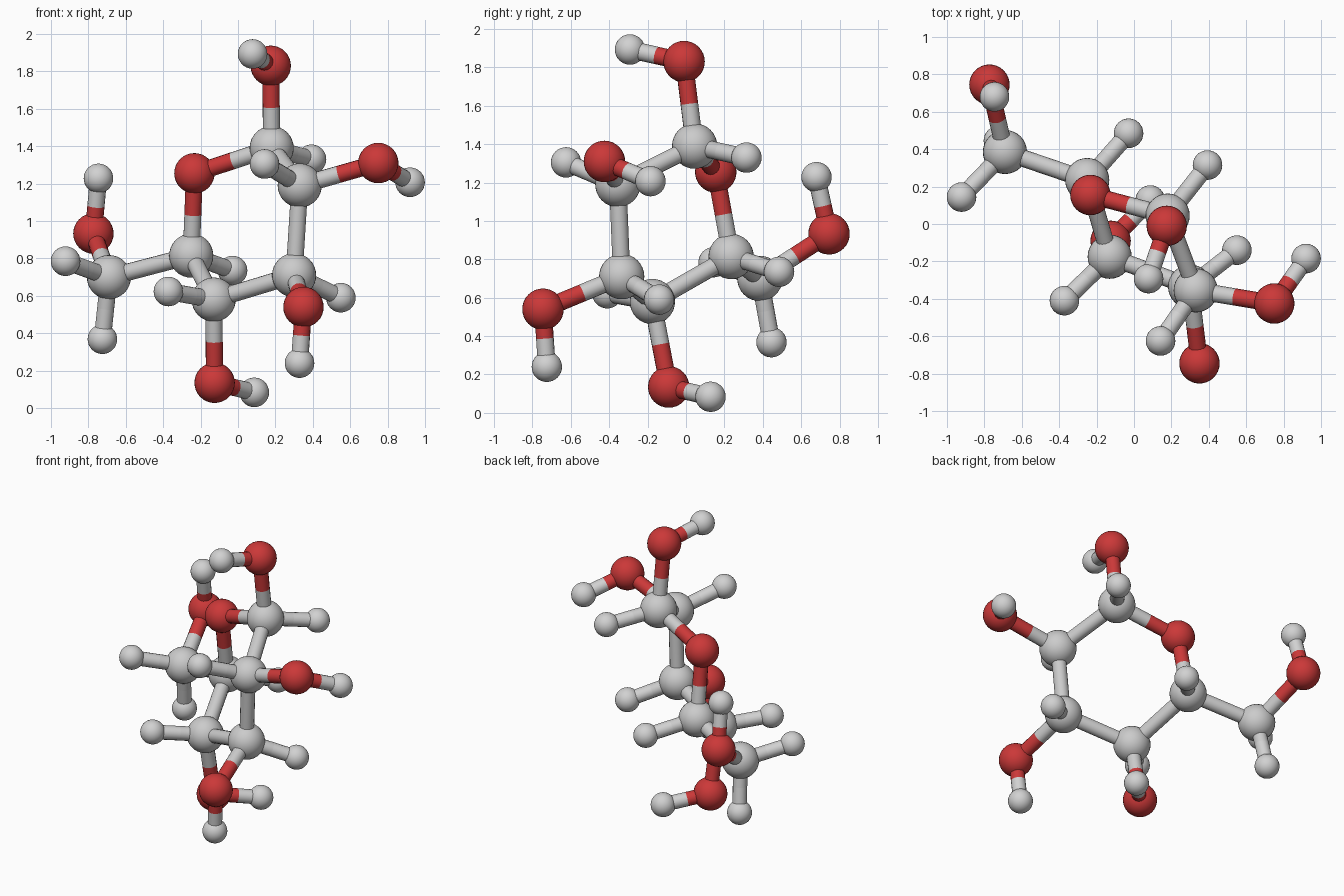
import bpy
from mathutils import Vector

cube = bpy.data.objects.get("Cube")
if cube:
    bpy.data.objects.remove(cube, do_unlink=True)


def material(name, rgb):
    m = bpy.data.materials.new(name)
    m.use_nodes = True
    m.diffuse_color = (*rgb, 1)
    m.node_tree.nodes["Principled BSDF"].inputs["Base Color"].default_value = (*rgb, 1)
    return m


grey = material("light grey", (0.6, 0.6, 0.6))
white = material("pale grey", (0.64, 0.64, 0.64))
red = material("red", (0.6, 0.04, 0.04))

# Ball radius and colour for each kind of atom
KINDS = {"carbon": (0.118, grey), "oxygen": (0.108, red), "hydrogen": (0.079, white)}
BOND_RADIUS = 0.046

# Atom centres
ATOMS = {
    "carbon_1": (0.18, 0.045, 1.39),
    "carbon_2": (0.33, -0.355, 1.19),
    "carbon_3": (0.30, -0.335, 0.71),
    "carbon_4": (-0.13, -0.175, 0.58),
    "carbon_5": (-0.25, 0.235, 0.815),
    "carbon_6": (-0.69, 0.385, 0.70),
    "oxygen_1": (0.175, -0.01, 1.83),
    "oxygen_2": (0.75, -0.425, 1.31),
    "oxygen_3": (0.35, -0.745, 0.54),
    "oxygen_4": (-0.125, -0.09, 0.135),
    "oxygen_ring": (-0.233, 0.155, 1.255),
    "oxygen_6": (-0.773, 0.745, 0.933),
    "hydrogen_1": (0.393, 0.315, 1.33),
    "hydrogen_2": (0.142, -0.625, 1.305),
    "hydrogen_3": (0.55, -0.14, 0.59),
    "hydrogen_4": (-0.372, -0.41, 0.623),
    "hydrogen_5": (-0.029, 0.485, 0.735),
    "hydrogen_6_side": (-0.922, 0.144, 0.785),
    "hydrogen_6_low": (-0.725, 0.445, 0.368),
    "hydrogen_o1": (0.078, -0.292, 1.893),
    "hydrogen_o2": (0.92, -0.185, 1.207),
    "hydrogen_o3": (0.329, -0.725, 0.24),
    "hydrogen_o4": (0.087, 0.128, 0.084),
    "hydrogen_o6": (-0.746, 0.68, 1.228),
}

BONDS = """1-2 2-3 3-4 4-5 5-6""".split()
PAIRS = [tuple("carbon_" + n for n in b.split("-")) for b in BONDS]
PAIRS += [("carbon_1", "oxygen_ring"), ("carbon_5", "oxygen_ring"),
          ("carbon_6", "hydrogen_6_side"), ("carbon_6", "hydrogen_6_low")]
PAIRS += [("carbon_" + n, "hydrogen_" + n) for n in "12345"]
for n in "12346":
    PAIRS += [("carbon_" + n, "oxygen_" + n), ("oxygen_" + n, "hydrogen_o" + n)]


def kind(name):
    return KINDS[name.split("_")[0]]


def finish(name, mat):
    obj = bpy.context.object
    obj.name = name
    obj.data.materials.append(mat)
    bpy.ops.object.shade_smooth_by_angle()


# Balls
for name, centre in ATOMS.items():
    radius, mat = kind(name)
    bpy.ops.mesh.primitive_uv_sphere_add(segments=32, ring_count=16, radius=radius, location=centre)
    finish(name, mat)


# Each bond is two half rods, coloured like the ball at its end
def half_rod(name, start, end, mat):
    d = end - start
    bpy.ops.mesh.primitive_cylinder_add(vertices=16, radius=BOND_RADIUS, depth=d.length,
                                        location=(start + end) / 2,
                                        rotation=d.to_track_quat("Z", "Y").to_euler())
    finish(name, mat)


for a, b in PAIRS:
    pa, pb = Vector(ATOMS[a]), Vector(ATOMS[b])
    middle = (pa + pb) / 2
    half_rod("rod_" + a + "_to_" + b, pa, middle, kind(a)[1])
    half_rod("rod_" + b + "_to_" + a, pb, middle, kind(b)[1])
